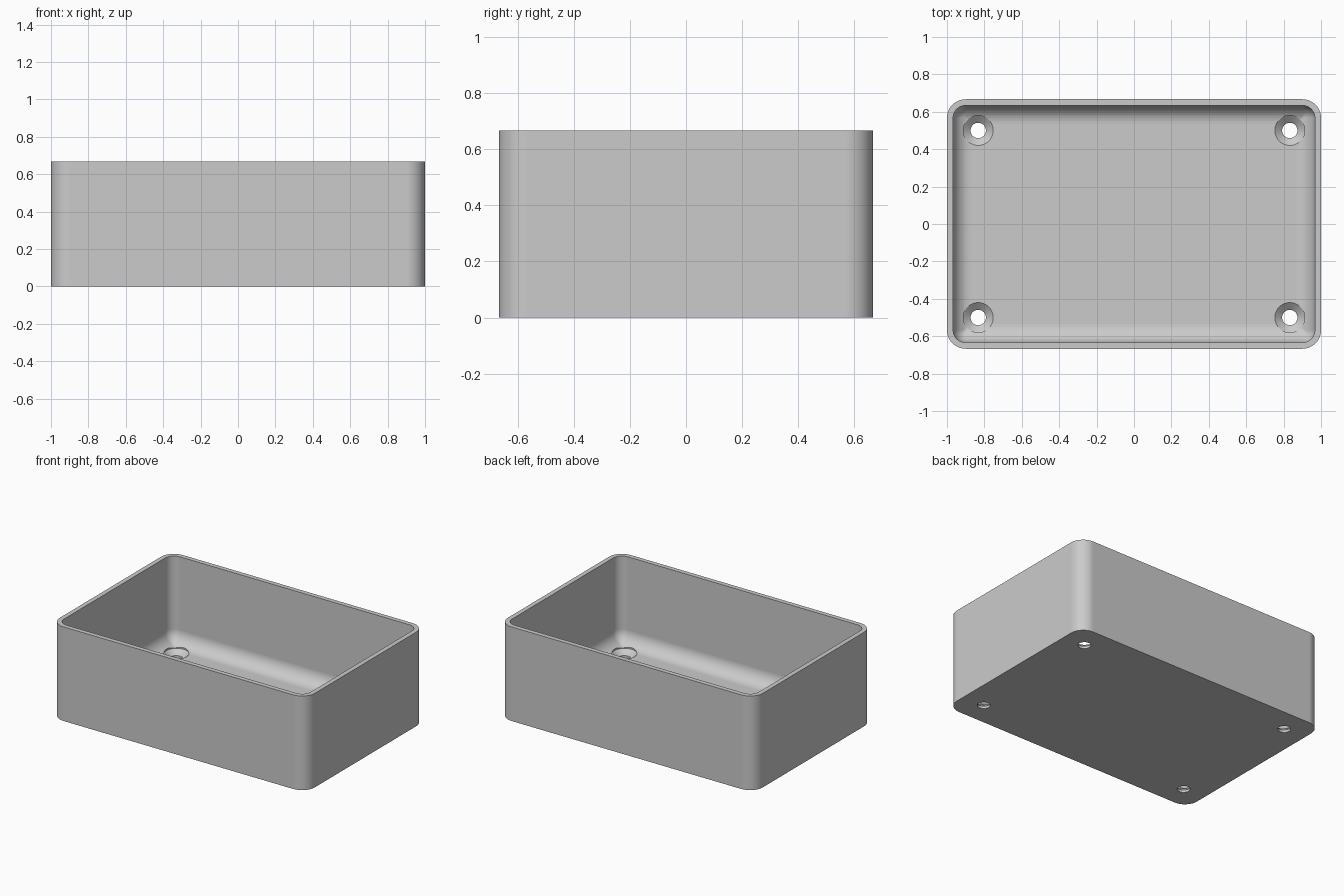
import bpy, bmesh, math

if "Cube" in bpy.data.objects:
    bpy.data.objects.remove(bpy.data.objects["Cube"])

HX, HY, H = 1.0, 0.667, 0.667      # outer half sizes and height
WALL, FLOOR = 0.033, 0.05
CORNER, FILLET = 0.1, 0.1
STEPS = 10

grey = bpy.data.materials.new("light grey")
grey.use_nodes = True
colour = (0.6, 0.6, 0.6, 1)
grey.diffuse_color = colour
grey.node_tree.nodes["Principled BSDF"].inputs["Base Color"].default_value = colour


def rounded_ring(inset, z):
    """Rounded rectangle loop, inset from the outer wall."""
    r = max(CORNER - inset, 0.012)
    cx, cy = HX - inset - r, HY - inset - r
    pts = []
    for k, (sx, sy) in enumerate([(1, 1), (-1, 1), (-1, -1), (1, -1)]):
        for i in range(STEPS + 1):
            a = math.pi / 2 * (k + i / STEPS)
            pts.append((sx * cx + r * math.cos(a), sy * cy + r * math.sin(a), z))
    return pts


def circle_ring(x, y, r, z, n=40):
    return [(x + r * math.cos(math.tau * i / n), y + r * math.sin(math.tau * i / n), z)
            for i in range(n)]


def loft(bm, rings):
    """Skin a stack of loops and cap both ends."""
    loops = [[bm.verts.new(p) for p in ring] for ring in rings]
    for a, b in zip(loops, loops[1:]):
        for i in range(len(a)):
            j = (i + 1) % len(a)
            bm.faces.new((a[i], a[j], b[j], b[i]))
    bm.faces.new(loops[0][::-1])
    bm.faces.new(loops[-1])


def make_object(name, bm):
    bmesh.ops.recalc_face_normals(bm, faces=bm.faces)
    mesh = bpy.data.meshes.new(name)
    bm.to_mesh(mesh)
    bm.free()
    mesh.materials.append(grey)
    obj = bpy.data.objects.new(name, mesh)
    bpy.context.collection.objects.link(obj)
    return obj


# Open box: outer wall, rim, inner wall, filleted floor
rings = [rounded_ring(0, 0), rounded_ring(0, H), rounded_ring(WALL, H)]
for i in range(STEPS + 1):
    a = math.pi / 2 * i / STEPS
    rings.append(rounded_ring(WALL + FILLET * (1 - math.cos(a)),
                              FLOOR + FILLET * (1 - math.sin(a))))
bm = bmesh.new()
loft(bm, rings)
box = make_object("open_box", bm)

# Countersunk screw holes in the four corners of the floor
bm = bmesh.new()
profile = [(0.041, -0.1), (0.041, 0.017), (0.08, FLOOR), (0.08, 0.2)]
for x in (-0.833, 0.833):
    for y in (-0.5, 0.5):
        loft(bm, [circle_ring(x, y, r, z) for r, z in profile])
cutter = make_object("screw_hole_cutter", bm)
cutter.hide_render = True

cut = box.modifiers.new("screw_holes", "BOOLEAN")
cut.object = cutter
cut.operation = "DIFFERENCE"
cut.solver = "EXACT"
bpy.context.view_layer.objects.active = box
box.select_set(True)
bpy.ops.object.modifier_apply(modifier=cut.name)
bpy.data.objects.remove(cutter)

# Smooth the rounded corners, keep the rim and hole edges crisp
bpy.ops.object.shade_smooth_by_angle(angle=math.radians(30))
weighted = box.modifiers.new("even_shading", "WEIGHTED_NORMAL")
weighted.keep_sharp = True
